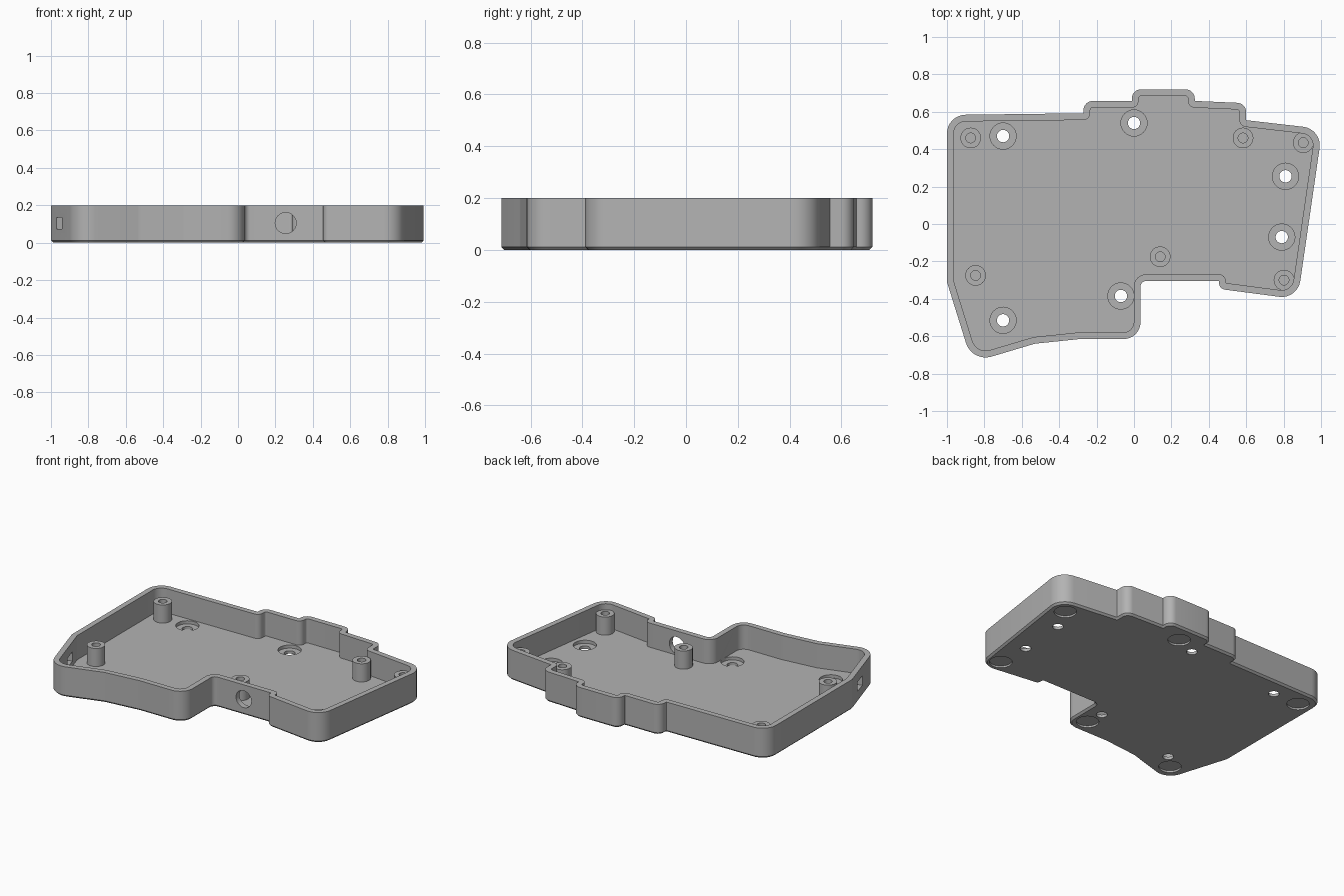
import bpy, bmesh, math
from mathutils import Vector, Matrix

cube = bpy.data.objects.get("Cube")
if cube:
    bpy.data.objects.remove(cube, do_unlink=True)

grey = bpy.data.materials.new("matte grey")
grey.use_nodes = True
grey.diffuse_color = (0.45, 0.45, 0.45, 1)
grey.node_tree.nodes["Principled BSDF"].inputs["Base Color"].default_value = (0.45, 0.45, 0.45, 1)

HEIGHT, FLOOR, WALL, CHAMFER = 0.2, 0.04, 0.036, 0.012

# Case outline, counter-clockwise: x, y, corner radius
OUTLINE = [
    (-1, 0.583, 0.1), (-1, -0.31, 0.05), (-0.866, -0.74, 0.11),
    (-0.53, -0.64, 0.1), (-0.29, -0.615, 0.1), (0.035, -0.615, 0.09),
    (0.035, -0.305, 0.03), (0.455, -0.305, 0), (0.455, -0.347, 0.035),
    (0.875, -0.402, 0.1), (1.007, 0.508, 0.1), (0.6, 0.555, 0),
    (0.6, 0.646, 0.05), (0.325, 0.658, 0), (0.325, 0.72, 0.05),
    (-0.012, 0.72, 0.05), (-0.012, 0.658, 0), (-0.27, 0.658, 0.05),
    (-0.27, 0.592, 0)]


def outline_ring(inset, z, steps=8):
    """Outline moved inwards by inset, with every corner rounded."""
    ring = []
    count = len(OUTLINE)
    for i, (x, y, radius) in enumerate(OUTLINE):
        p = Vector((x, y))
        d1 = (p - Vector(OUTLINE[i - 1][:2])).normalized()
        d2 = (Vector(OUTLINE[(i + 1) % count][:2]) - p).normalized()
        n1, n2 = Vector((-d1.y, d1.x)), Vector((-d2.y, d2.x))
        miter = (n1 + n2) / (1 + n1.dot(n2))
        turn = 1 if d1.cross(d2) > 0 else -1
        r = max(radius - turn * inset, 0.001)
        centre = p + miter * (inset + turn * r)
        start = math.atan2(-turn * n1.y, -turn * n1.x)
        sweep = math.atan2(d1.cross(d2), d1.dot(d2))
        for k in range(steps + 1):
            a = start + sweep * k / steps
            ring.append((centre.x + r * math.cos(a), centre.y + r * math.sin(a), z))
    return ring


def circle_ring(x, y, r, z, sides=40):
    return [(x + r * math.cos(2 * math.pi * k / sides),
             y + r * math.sin(2 * math.pi * k / sides), z) for k in range(sides)]


def add_loft(bm, rings):
    """Closed skin through a stack of rings, capped at both ends."""
    loops = [[bm.verts.new(co) for co in ring] for ring in rings]
    for a, b in zip(loops, loops[1:]):
        for k in range(len(a)):
            n = (k + 1) % len(a)
            bm.faces.new((a[k], a[n], b[n], b[k]))
    bm.faces.new(loops[0][::-1])
    bm.faces.new(loops[-1])


def add_lathe(bm, x, y, profile):
    add_loft(bm, [circle_ring(x, y, r, z) for r, z in profile])


def make_object(name, bm):
    bmesh.ops.recalc_face_normals(bm, faces=bm.faces[:])
    mesh = bpy.data.meshes.new(name)
    bm.to_mesh(mesh)
    bm.free()
    mesh.materials.append(grey)
    obj = bpy.data.objects.new(name, mesh)
    bpy.context.scene.collection.objects.link(obj)
    return obj


def activate(obj):
    bpy.ops.object.select_all(action='DESELECT')
    obj.select_set(True)
    bpy.context.view_layer.objects.active = obj


# Open tray: chamfered base, walls and floor
bm = bmesh.new()
add_loft(bm, [outline_ring(CHAMFER, 0), outline_ring(0, CHAMFER),
              outline_ring(0, HEIGHT), outline_ring(WALL, HEIGHT),
              outline_ring(WALL, FLOOR)])
tray = make_object("case_tray", bm)

# Cutters
cut = bmesh.new()

# Counterbored screw holes through the floor
for x, y in [(-0.7, 0.47), (0, 0.54), (0.81, 0.255), (0.79, -0.07),
             (-0.07, -0.385), (-0.7, -0.515)]:
    add_lathe(cut, x, y, [(0.033, -0.03), (0.033, 0.019), (0.07, 0.019), (0.07, 0.06)])

# Shallow foot recesses under the base
for x, y in [(0.89, 0.42), (0.8, -0.29), (0.15, 0.6), (-0.06, -0.505),
             (-0.785, -0.6), (-0.89, 0.47)]:
    add_lathe(cut, x, y, [(0.068, -0.03), (0.068, 0.012)])

# Round cable hole in the front wall
bmesh.ops.create_cone(cut, cap_ends=True, segments=40, radius1=0.056, radius2=0.056, depth=0.16,
                      matrix=Matrix.Translation((0.255, -0.29, 0.105))
                      @ Matrix.Rotation(math.pi / 2, 4, 'X'))

# Small slot in the slanted side wall
slope = math.atan2(-0.43, 0.134)
bmesh.ops.create_cube(cut, size=1, matrix=Matrix.Translation((-0.945, -0.45, 0.104))
                      @ Matrix.Rotation(slope, 4, 'Z')
                      @ Matrix.Diagonal((0.1, 0.12, 0.062, 1)))

cutter = make_object("hole_cutter", cut)
cutter.hide_render = True
mod = tray.modifiers.new("holes", 'BOOLEAN')
mod.operation = 'DIFFERENCE'
mod.solver = 'EXACT'
mod.object = cutter
activate(tray)
bpy.ops.object.modifier_apply(modifier=mod.name)
bpy.data.objects.remove(cutter, do_unlink=True)

# Screw posts with blind pilot holes
bm = bmesh.new()
for x, y in [(-0.873, 0.46), (0.583, 0.46), (0.905, 0.435), (-0.847, -0.275),
             (0.14, -0.175), (0.802, -0.3)]:
    add_lathe(bm, x, y, [(0.055, 0.03), (0.055, 0.16), (0.026, 0.16), (0.026, 0.05)])
posts = make_object("screw_posts", bm)

for obj in (tray, posts):
    activate(obj)
    bpy.ops.object.shade_smooth_by_angle(angle=math.radians(30))
